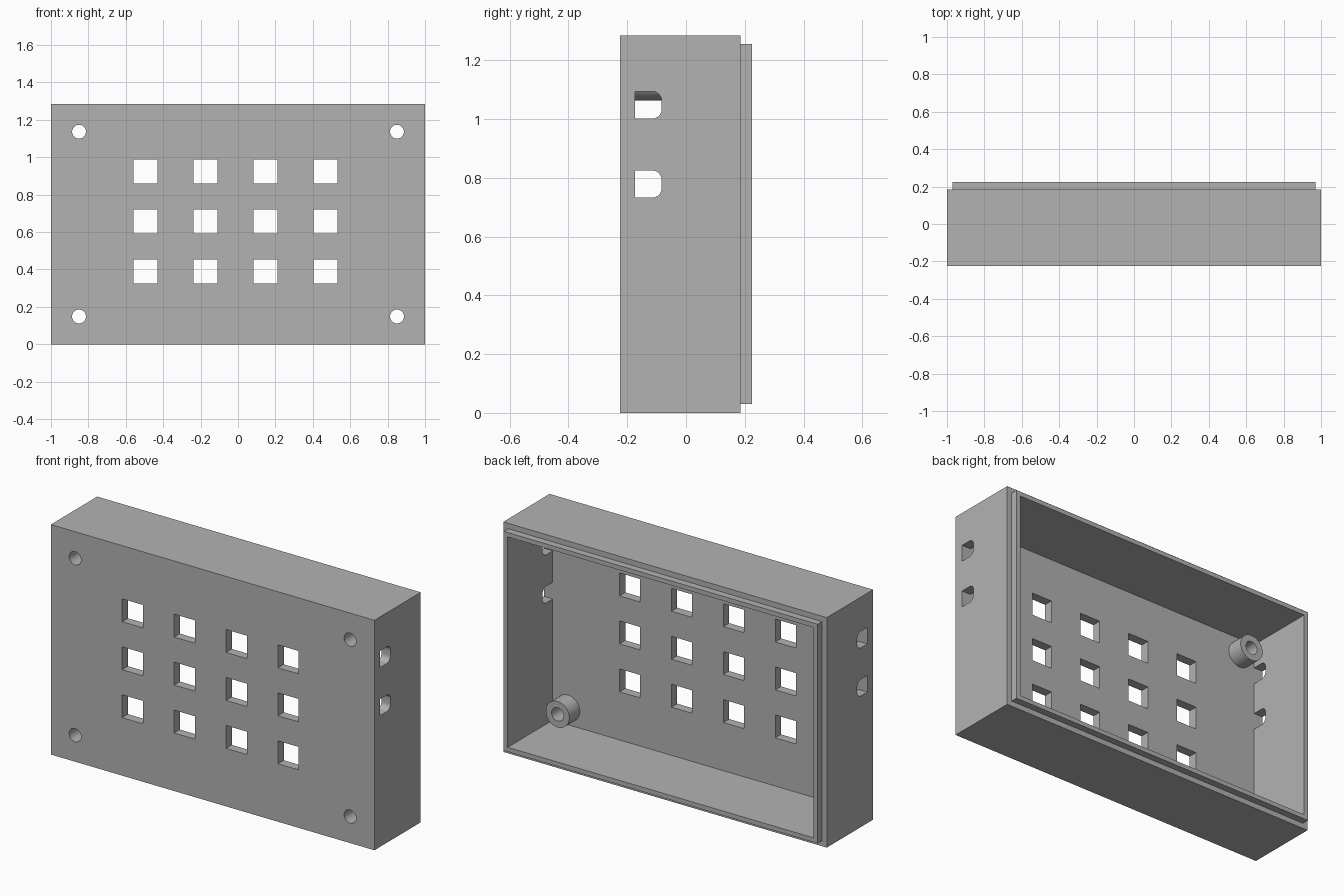
import bpy, bmesh, math
from mathutils import Vector

cube = bpy.data.objects.get("Cube")
if cube:
    bpy.data.objects.remove(cube, do_unlink=True)

# Overall sizes
HALF_X, HEIGHT = 1.0, 1.285
FRONT, RIM, LIP = -0.224, 0.185, 0.224      # y of front face, outer rim, lip end
FLOOR = -0.173                              # y of the inside of the front plate
WALL, STEP = 0.055, 0.03
MID = HEIGHT / 2
SCREW_X, SCREW_Z = 0.85, 0.494
SCREW_R, BOSS_R, BOSS_END = 0.037, 0.073, -0.08

grey = bpy.data.materials.new("light grey plastic")
grey.use_nodes = True
grey.diffuse_color = (0.448, 0.448, 0.448, 1)
grey.node_tree.nodes["Principled BSDF"].inputs["Base Color"].default_value = grey.diffuse_color


def loft(name, rings, caps=True):
    """Skin a row of equal rings; cap both ends or close them into a tube."""
    bm = bmesh.new()
    loops = [[bm.verts.new(p) for p in ring] for ring in rings]
    n = len(loops[0])
    pairs = list(zip(loops, loops[1:]))
    if caps:
        bm.faces.new(loops[0])
        bm.faces.new(loops[-1])
    else:
        pairs.append((loops[-1], loops[0]))
    for a, b in pairs:
        for i in range(n):
            j = (i + 1) % n
            bm.faces.new((a[i], a[j], b[j], b[i]))
    bmesh.ops.recalc_face_normals(bm, faces=bm.faces)
    mesh = bpy.data.meshes.new(name)
    bm.to_mesh(mesh)
    bm.free()
    mesh.materials.append(grey)
    obj = bpy.data.objects.new(name, mesh)
    bpy.context.collection.objects.link(obj)
    return obj


def rect(inset, y):
    x = HALF_X - inset
    return [Vector(p) for p in ((-x, y, inset), (x, y, inset),
                                (x, y, HEIGHT - inset), (-x, y, HEIGHT - inset))]


def circle(x, z, r, y, n=32):
    turns = [math.tau * i / n for i in range(n)]
    return [Vector((x + r * math.cos(t), y, z + r * math.sin(t))) for t in turns]


def port(x, z):
    """D-shaped opening outline, rounded on the side away from the front."""
    y0, y1, h, r = FLOOR, -0.083, 0.0465, 0.032
    pts = [Vector((x, y0, z + h)), Vector((x, y0, z - h))]
    for sign, start in ((-1, -90), (1, 0)):
        for k in range(7):
            a = math.radians(start + 15 * k)
            pts.append(Vector((x, y1 - r + r * math.cos(a),
                               z + sign * (h - r) + r * math.sin(a))))
    return pts


# Case: one stepped profile from front face round the lip to the inside
case = loft("case_shell", [rect(0, FRONT), rect(0, RIM), rect(STEP, RIM),
                           rect(STEP, LIP), rect(WALL, LIP), rect(WALL, FLOOR)])

cutters = []
near, far = FRONT - 0.05, FLOOR + 0.04

# Grid of square key windows
for col in range(4):
    for row in range(3):
        x, z, h = -0.495 + 0.321 * col, 0.388 + 0.268 * row, 0.064
        corners = ((x - h, z - h), (x + h, z - h), (x + h, z + h), (x - h, z + h))
        cutters.append(loft("window_cutter", [[Vector((a, y, b)) for a, b in corners]
                                              for y in (near, far)]))

# Screw holes with a tubular boss behind each
for sx in (-1, 1):
    for sz in (-1, 1):
        x, z = sx * SCREW_X, MID + sz * SCREW_Z
        cutters.append(loft("screw_cutter", [circle(x, z, SCREW_R, y) for y in (near, far)]))
        boss = loft("screw_boss", [circle(x, z, BOSS_R, FLOOR), circle(x, z, BOSS_R, BOSS_END),
                                   circle(x, z, SCREW_R, BOSS_END), circle(x, z, SCREW_R, FLOOR)],
                    caps=False)
        boss.name = ("left" if sx > 0 else "right") + ("_upper" if sz > 0 else "_lower") + "_screw_boss"

# Two cable ports through each side wall
for side in (-1, 1):
    for z in (0.779, 1.048):
        cutters.append(loft("port_cutter", [port(side * x, z) for x in (0.93, 1.05)]))

# Cut all openings, then discard the cutters
bpy.context.view_layer.objects.active = case
for cutter in cutters:
    cutter.hide_render = True
    mod = case.modifiers.new("opening", "BOOLEAN")
    mod.operation, mod.solver, mod.object = "DIFFERENCE", "EXACT", cutter
    bpy.ops.object.modifier_apply(modifier=mod.name)
for cutter in cutters:
    bpy.data.objects.remove(cutter, do_unlink=True)

# Smooth the round walls, keep the edges sharp
bpy.ops.object.select_all(action="DESELECT")
for obj in bpy.context.collection.objects:
    if obj == case or "screw_boss" in obj.name:
        obj.select_set(True)
bpy.context.view_layer.objects.active = case
bpy.ops.object.shade_smooth_by_angle(angle=math.radians(30))
